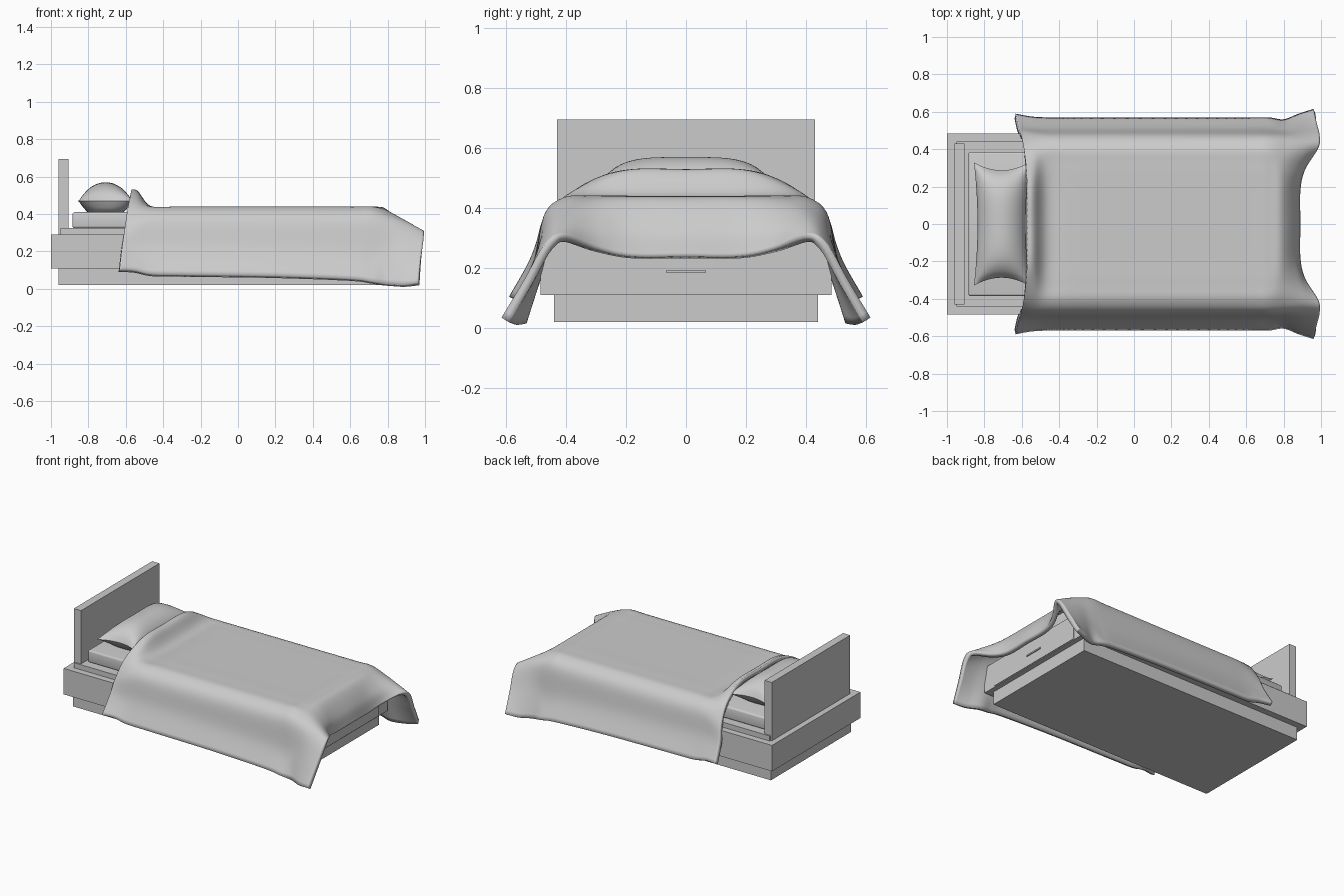
import bpy, bmesh
from mathutils import Vector

if "Cube" in bpy.data.objects:
    bpy.data.objects.remove(bpy.data.objects["Cube"])


def add_mesh(name, bm, smooth=False):
    mesh = bpy.data.meshes.new(name)
    bmesh.ops.recalc_face_normals(bm, faces=bm.faces) if name != "blanket" else None
    bm.to_mesh(mesh)
    bm.free()
    ob = bpy.data.objects.new(name, mesh)
    bpy.context.collection.objects.link(ob)
    if smooth:
        bpy.ops.object.select_all(action='DESELECT')
        ob.select_set(True)
        bpy.context.view_layer.objects.active = ob
        bpy.ops.object.shade_smooth_by_angle(angle=0.7)
    return ob


def box(name, x, y, z, bevel=0):
    bm = bmesh.new()
    bmesh.ops.create_cube(bm, size=1)
    for v in bm.verts:
        v.co = [(a[0] + a[1]) / 2 + c * (a[1] - a[0]) for a, c in zip((x, y, z), v.co)]
    if bevel:
        bmesh.ops.bevel(bm, geom=bm.edges[:], offset=bevel, segments=3,
                        profile=0.5, affect='EDGES')
    return add_mesh(name, bm, bevel > 0)


def spline(pts, steps):
    """Smooth curve passing through every point."""
    p = [2 * pts[0] - pts[1]] + pts + [2 * pts[-1] - pts[-2]]
    out = []
    for i in range(1, len(p) - 2):
        a, b, c, d = p[i - 1:i + 3]
        for k in range(steps):
            t = k / steps
            out.append(0.5 * (2 * b + (c - a) * t + (2 * a - 5 * b + 4 * c - d) * t * t
                              + (3 * b - a - 3 * c + d) * t ** 3))
    return out + [pts[-1]]


def grid(bm, rows, flip=False):
    vs = [[bm.verts.new(p) for p in r] for r in rows]
    for r, s in zip(vs, vs[1:]):
        for j in range(len(r) - 1):
            q = (r[j], s[j], s[j + 1], r[j + 1])
            bm.faces.new(q[::-1] if flip else q)


# Bed frame, plinth, slat deck, headboard and mattress
box("plinth", (-0.96, 0.775), (-0.44, 0.44), (0.02, 0.11))
box("bed_frame", (-1.0, 0.81), (-0.485, 0.485), (0.11, 0.29))
box("deck", (-0.95, 0.76), (-0.44, 0.44), (0.29, 0.325))
box("headboard", (-0.96, -0.905), (-0.43, 0.43), (0.29, 0.695))
box("mattress", (-0.885, 0.755), (-0.385, 0.385), (0.325, 0.41), 0.012)

# Foot drawer with slim handle
box("drawer_front", (0.80, 0.815), (-0.382, 0.382), (0.115, 0.27))
box("drawer_handle", (0.81, 0.822), (-0.065, 0.065), (0.184, 0.193))

# Pillow: two puffed sheets with pinched corners
bm = bmesh.new()
n = 32
for side in (1, -1):
    rows = []
    for i in range(n + 1):
        u = -1 + 2 * i / n
        row = []
        for j in range(n + 1):
            v = -1 + 2 * j / n
            puff = (1 - u * u) ** 0.65 * (1 - v ** 4) ** 0.7
            x = -0.708 + 0.148 * u * (1 - 0.13 * (1 - v * v))
            y = 0.33 * v * (1 - 0.13 * (1 - u * u))
            z = 0.47 + (0.1 * puff if side > 0 else -min(0.062, 0.1 * puff))
            row.append((x, y, z))
        rows.append(row)
    grid(bm, rows, side < 0)
bmesh.ops.remove_doubles(bm, verts=bm.verts[:], dist=0.0003)
add_mesh("pillow", bm, True)

# Blanket: half cross-sections from centre line to hem, head to foot
head = [(-.57, 0, .53), (-.57, .18, .53), (-.575, .3, .50), (-.59, .41, .43),
        (-.605, .48, .33), (-.62, .525, .22), (-.633, .59, .105)]
crest = [(-.535, 0, .52), (-.535, .18, .52), (-.535, .3, .49), (-.54, .41, .435),
         (-.545, .48, .35), (-.55, .515, .22), (-.55, .575, .10)]
flat = [(0, .44), (.18, .44), (.32, .44), (.41, .432), (.475, .37), (.51, .22), (.57, .08)]
rim = [(.795, 0, .425), (.795, .18, .425), (.80, .3, .42), (.82, .405, .40),
       (.82, .47, .345), (.80, .51, .19), (.80, .56, .025)]
drop = [(.865, 0, .33), (.865, .18, .33), (.88, .29, .345), (.91, .405, .358),
        (.91, .47, .31), (.89, .53, .17), (.88, .59, .022)]
foot = [(.89, 0, .24), (.89, .18, .24), (.915, .29, .265), (.985, .405, .312),
        (.993, .47, .28), (.977, .54, .16), (.96, .615, .035)]
mid = [[(x, y, z - drop_z * (y > 0.5)) for y, z in flat]
       for x, drop_z in ((-.46, 0), (-.3, .003), (.2, .01), (.6, .025), (.72, .04))]
rows = []
for s in [head, crest] + mid + [rim, drop, foot]:
    half = [Vector(p) for p in s]
    full = [Vector((p.x, -p.y, p.z)) for p in half[:0:-1]] + half
    rows.append(spline(full, 6))
columns = [spline(list(c), 8) for c in zip(*rows)]
bm = bmesh.new()
grid(bm, list(zip(*columns)))
blanket = add_mesh("blanket", bm, True)
sol = blanket.modifiers.new("thickness", 'SOLIDIFY')
sol.thickness = 0.03
sol.offset = -1
blanket.modifiers.move(len(blanket.modifiers) - 1, 0)
